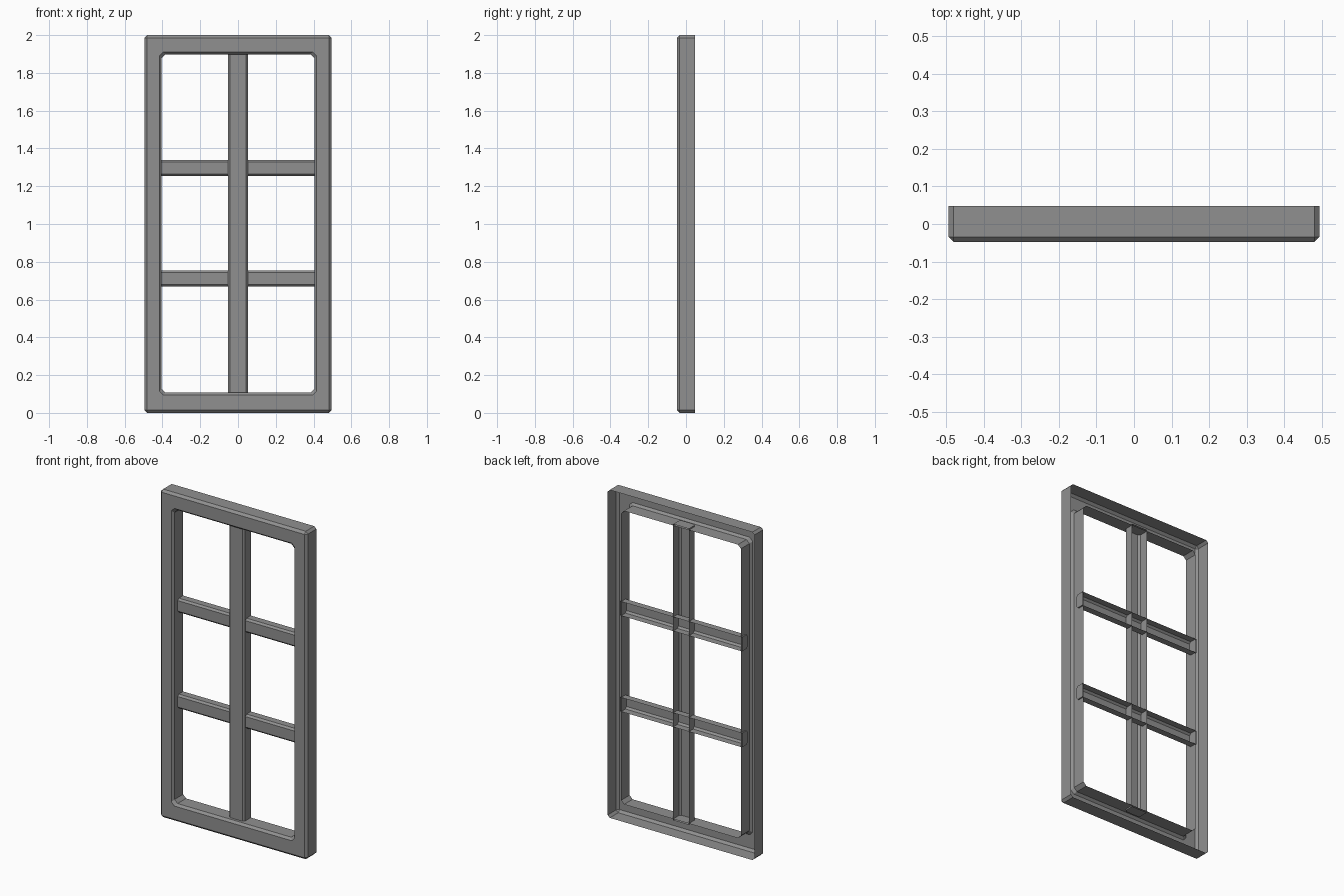
import bpy
import bmesh

cube = bpy.data.objects.get("Cube")
if cube:
    bpy.data.objects.remove(cube, do_unlink=True)

grey = bpy.data.materials.new("frame_grey")
grey.use_nodes = True
COLOUR = (0.28, 0.28, 0.28, 1)
grey.diffuse_color = COLOUR
grey.node_tree.nodes["Principled BSDF"].inputs["Base Color"].default_value = COLOUR

BACK, FRONT = 0.048, -0.048
BEVEL = 0.014


def finish(name, bm):
    bmesh.ops.remove_doubles(bm, verts=bm.verts, dist=0.0001)
    mesh = bpy.data.meshes.new(name)
    bm.to_mesh(mesh)
    bm.free()
    mesh.materials.append(grey)
    obj = bpy.data.objects.new(name, mesh)
    bpy.context.collection.objects.link(obj)
    return obj


def rect_loop(bm, half, low, high, y, cut):
    """Rectangle facing the front, with its corners cut off."""
    pts = [(-half + cut, low), (half - cut, low), (half, low + cut), (half, high - cut),
           (half - cut, high), (-half + cut, high), (-half, high - cut), (-half, low + cut)]
    return [bm.verts.new((x, y, z)) for x, z in pts]


def bridge(bm, loops):
    for a, b in zip(loops, loops[1:]):
        for i in range(len(a)):
            j = (i + 1) % len(a)
            bm.faces.new((a[i], a[j], b[j], b[i]))


# Outer frame: a bevelled shell, open at the back
bm = bmesh.new()
bridge(bm, [
    rect_loop(bm, 0.495, 0, 2, BACK, BEVEL),
    rect_loop(bm, 0.495, 0, 2, FRONT + BEVEL, BEVEL),
    rect_loop(bm, 0.481, BEVEL, 2 - BEVEL, FRONT, 0.0),
    rect_loop(bm, 0.416, 0.095, 1.91, FRONT, 0.02),
    rect_loop(bm, 0.404, 0.108, 1.898, FRONT + BEVEL, 0.02),
    rect_loop(bm, 0.404, 0.108, 1.898, BACK, 0.02),
])
finish("outer_frame", bm)


def channel_bar(name, half, front, start, end, place):
    """Bevelled channel, open at the back, with closed ends."""
    c = 0.011
    profile = [(-half, BACK), (-half, front + c), (-half + c, front),
               (half - c, front), (half, front + c), (half, BACK)]
    bm = bmesh.new()
    a, b = [[bm.verts.new(place(u, y, t)) for u, y in profile] for t in (start, end)]
    for i in range(len(profile) - 1):
        bm.faces.new((a[i], a[i + 1], b[i + 1], b[i]))
    bm.faces.new(a[::-1])
    bm.faces.new(b)
    finish(name, bm)


# Upright bar down the middle
channel_bar("upright_bar", 0.053, -0.018, 0.1, 1.906, lambda u, y, t: (u, y, t))

# Two crossbars, set further back
for name, height in (("lower_crossbar", 0.712), ("upper_crossbar", 1.297)):
    channel_bar(name, 0.043, -0.004, -0.412, 0.412,
                lambda u, y, t: (t, y, height - u))
